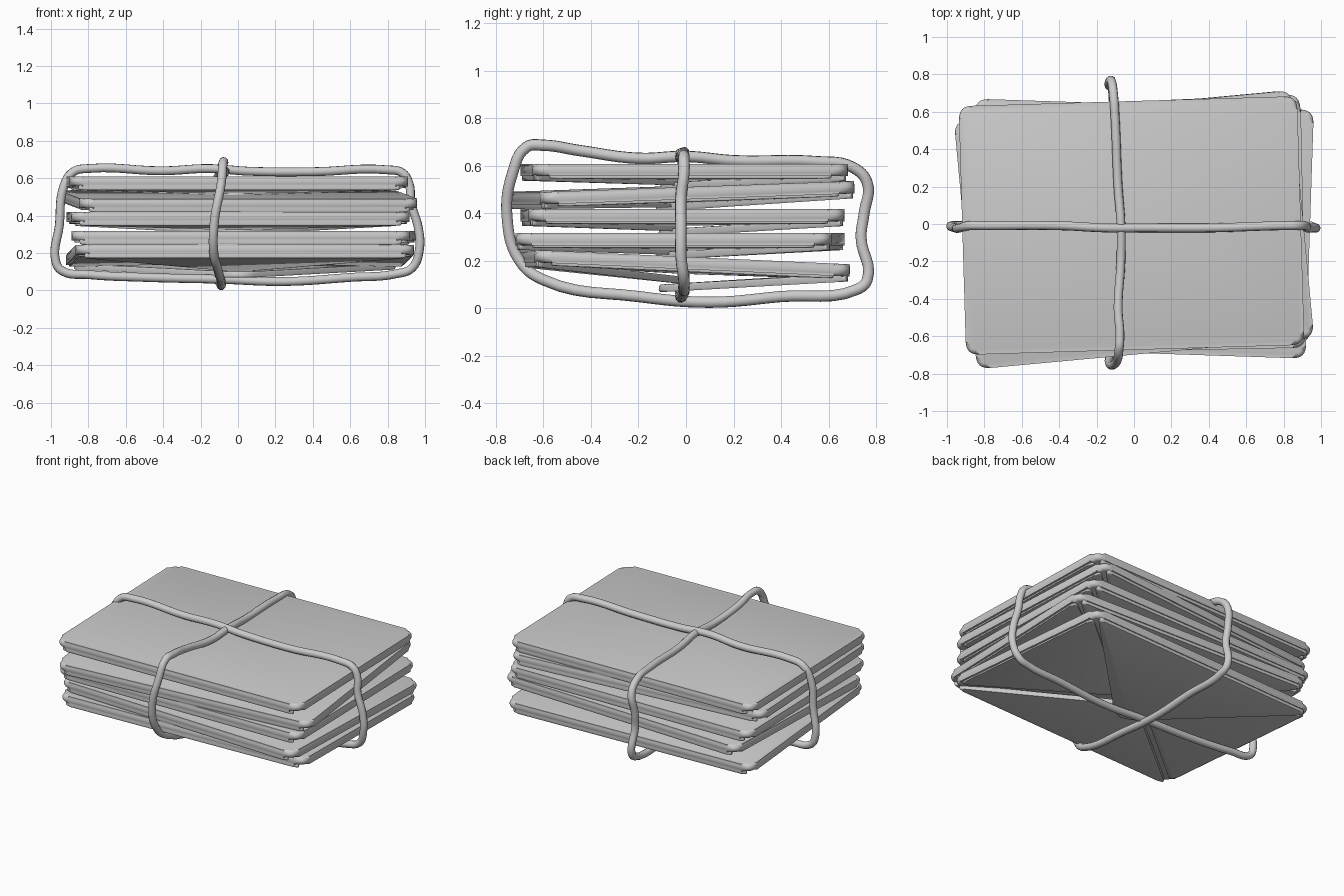
import bpy, bmesh
from math import radians, tan
from mathutils import Vector, Matrix, Euler

if "Cube" in bpy.data.objects:
    bpy.data.objects.remove(bpy.data.objects["Cube"])

W, D = 0.905, 0.665   # half width and half depth of an envelope


def rounded(points, radii, steps=6):
    """Polygon outline with each corner replaced by a small curve."""
    out, n = [], len(points)
    pts = [Vector(p) for p in points]
    for i, p in enumerate(pts):
        r = radii[i]
        a = p + (pts[i - 1] - p).normalized() * r
        b = p + (pts[(i + 1) % n] - p).normalized() * r
        for k in range(steps + 1):
            t = k / steps
            out.append(a * (1 - t) ** 2 + p * (2 * t * (1 - t)) + b * t * t)
    return out


def sheet(name, outline, thick, bevel, height, matrix):
    """Soft-edged slab whose centre height is a function of x and y."""
    bm = bmesh.new()
    lo = [bm.verts.new((p.x, p.y, height(p.x, p.y) - thick / 2)) for p in outline]
    hi = [bm.verts.new((p.x, p.y, height(p.x, p.y) + thick / 2)) for p in outline]
    n = len(outline)
    caps = [bm.faces.new(lo[::-1]), bm.faces.new(hi)]
    for i in range(n):
        j = (i + 1) % n
        bm.faces.new((lo[i], lo[j], hi[j], hi[i]))
    rims = list({e for f in caps for e in f.edges})
    bmesh.ops.bevel(bm, geom=rims, offset=bevel, segments=4, profile=0.5,
                    affect='EDGES', clamp_overlap=True)
    bmesh.ops.recalc_face_normals(bm, faces=bm.faces)
    mesh = bpy.data.meshes.new(name)
    bm.to_mesh(mesh)
    bm.free()
    ob = bpy.data.objects.new(name, mesh)
    bpy.context.collection.objects.link(ob)
    ob.matrix_world = matrix
    bpy.ops.object.select_all(action='DESELECT')
    bpy.context.view_layer.objects.active = ob
    ob.select_set(True)
    bpy.ops.object.shade_smooth_by_angle(angle=radians(40))
    return ob


def envelope(tag, loc, turn, tilt, droop):
    m = Matrix.Translation(loc) @ Euler((radians(tilt), 0, radians(turn))).to_matrix().to_4x4()
    # Address panel
    corners = [(-W, -D), (W, -D), (W, D), (-W, D)]
    sheet(f"envelope_{tag}_panel", rounded(corners, [0.07] * 4), 0.052, 0.025,
          lambda x, y: 0, m)
    # Side flaps
    for s, side in ((1, "right"), (-1, "left")):
        tri = [(s * W * 0.985, -D * .93), (s * W * 0.985, D * .93), (s * 0.1, 0)]
        sheet(f"envelope_{tag}_{side}_flap", rounded(tri[::s], [0.06, 0.06, 0.06]),
              0.02, 0.008, lambda x, y: -0.026 - (W - abs(x)) * tan(radians(0.6)), m)
    # Front flap, folded at the front edge
    tri = [(-W * .98, -D * .99), (W * .98, -D * .99), (0, 0.04)]
    sheet(f"envelope_{tag}_front_flap", rounded(tri, [0.06, 0.06, 0.1]), 0.03, 0.013,
          lambda x, y: -0.03 - (y + D) * tan(radians(droop * 0.6)), m)
    # Closing flap, folded at the back edge and hanging slightly open
    tri = [(W * .98, D * .99), (-W * .98, D * .99), (0, -0.14)]
    sheet(f"envelope_{tag}_closing_flap", rounded(tri, [0.06, 0.06, 0.12]), 0.032, 0.014,
          lambda x, y: -0.03 - (D - y) * tan(radians(droop)), m)


def cord(name, points, radius=0.024):
    cu = bpy.data.curves.new(name, 'CURVE')
    cu.dimensions = '3D'
    cu.bevel_depth = radius
    cu.bevel_resolution = 3
    cu.resolution_u = 6
    sp = cu.splines.new('BEZIER')
    sp.bezier_points.add(len(points) - 1)
    for bp, p in zip(sp.bezier_points, points):
        bp.co = p
        bp.handle_left_type = bp.handle_right_type = 'AUTO'
    sp.use_cyclic_u = True
    ob = bpy.data.objects.new(name, cu)
    bpy.context.collection.objects.link(ob)
    bpy.ops.object.select_all(action='DESELECT')
    bpy.context.view_layer.objects.active = ob
    ob.select_set(True)
    bpy.ops.object.convert(target='MESH')
    bpy.ops.object.shade_smooth()


# Stack of five envelopes: position, turn, tilt, flap opening
envelope("top", (-0.013, -0.008, 0.583), 1.7, 0, 3.0)
envelope("second", (0.0, -0.03, 0.487), 5.3, 2.0, 2.2)
envelope("third", (0.0, -0.015, 0.393), 1.2, 0, 3.5)
envelope("fourth", (0.035, -0.025, 0.292), -1.9, 0, 3.2)
envelope("bottom", (0.01, -0.01, 0.19), 2.5, -2.6, 6.0)

# Cord running left to right around the stack (x, z)
across = [(-0.88, .635), (-.8, .652), (-.4, .64), (-.15, .652), (.05, .638), (.4, .635),
          (.8, .645), (.88, .628), (.915, .57), (.925, .47), (.965, .33), (.97, .22),
          (.93, .12), (.85, .09), (.6, .07), (.25, .048), (-.1, .06), (-.5, .07),
          (-.8, .085), (-.94, .105), (-.973, .15), (-.955, .35), (-.93, .56)]
cord("cord_across", [(x, -0.015 + 0.006 * (-1) ** (i // 3), z)
                     for i, (x, z) in enumerate(across)])

# Cord running front to back around the stack (x, y, z)
cord("cord_lengthwise", [
    (-.08, -.67, .68), (-.075, -.6, .687), (-.085, -.45, .665), (-.07, -.2, .632),
    (-.07, 0, .64), (-.085, .2, .622), (-.1, .55, .618), (-.11, .7, .595),
    (-.12, .763, .53), (-.135, .75, .4), (-.13, .737, .3), (-.12, .763, .12),
    (-.115, .72, .08), (-.1, .4, .05), (-.09, .1, .026), (-.09, -.2, .05),
    (-.11, -.6, .12), (-.13, -.7, .2), (-.125, -.753, .38), (-.09, -.73, .57)])
